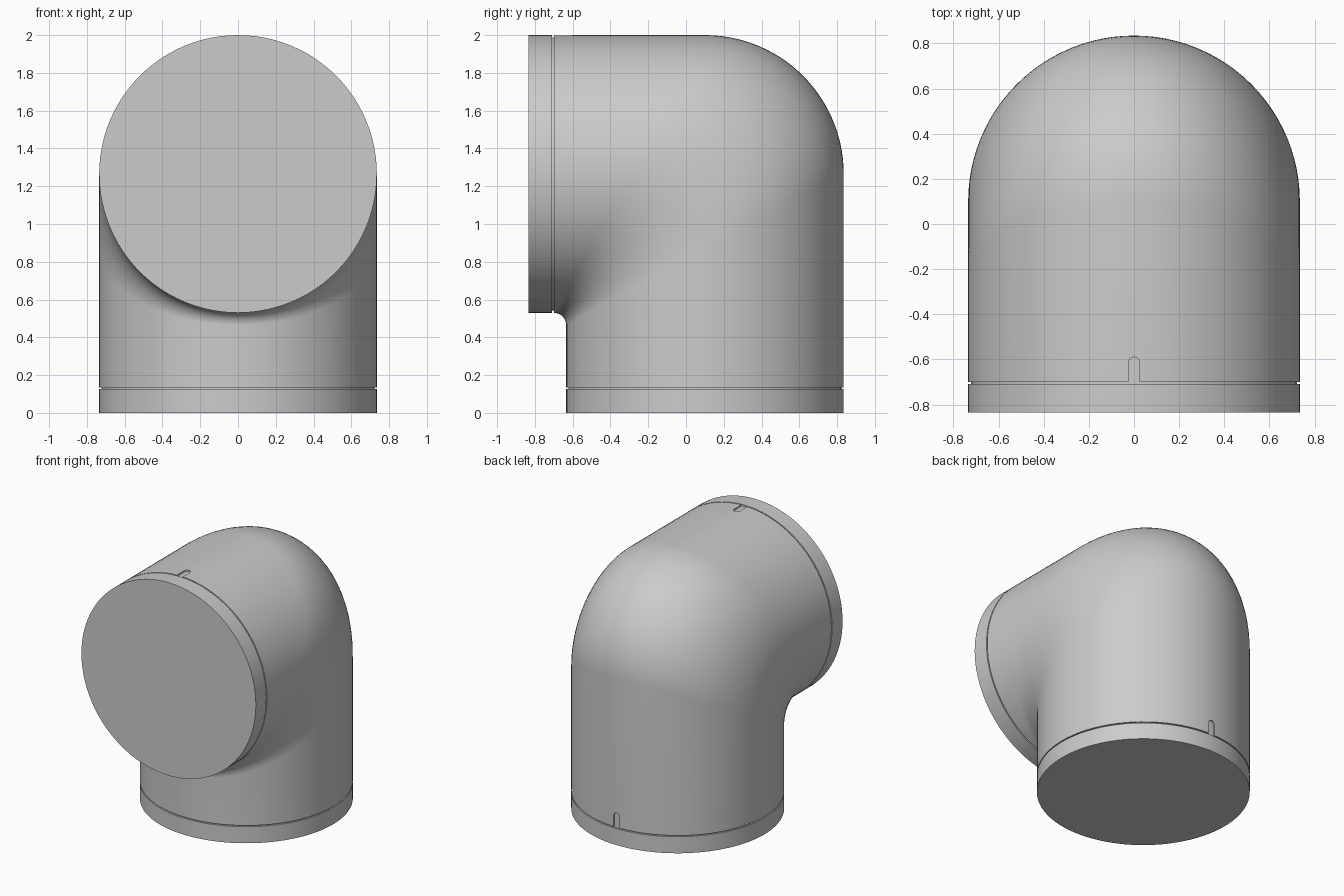
import bpy, bmesh, math
from mathutils import Vector

if "Cube" in bpy.data.objects:
    bpy.data.objects.remove(bpy.data.objects["Cube"], do_unlink=True)

R = 0.735            # pipe radius
AXIS = 0.1           # y of the upright leg's axis
HEIGHT = 2 - R       # z of the level leg's axis
SEAM, GAP, DEPTH = 0.126, 0.009, 0.012
FILLET = 0.065       # tight inner bend
SEGMENTS, BEND_STEPS = 96, 28

grey = bpy.data.materials.new("plain grey")
grey.use_nodes = True
colour = (0.6, 0.6, 0.6, 1)
grey.diffuse_color = colour
grey.node_tree.nodes["Principled BSDF"].inputs["Base Color"].default_value = colour


def swap(p):
    """Map a point on the upright leg to its twin on the level leg."""
    return Vector((p[0], p[2] - 0.835, p[1] + 1.165))


def make_object(name, bm):
    bmesh.ops.recalc_face_normals(bm, faces=bm.faces)
    mesh = bpy.data.meshes.new(name)
    bm.to_mesh(mesh)
    bm.free()
    mesh.materials.append(grey)
    obj = bpy.data.objects.new(name, mesh)
    bpy.context.collection.objects.link(obj)
    return obj


def ring(inner, outer, width):
    """Oval section spanning an inner and an outer bend point."""
    mid, half = (inner + outer) / 2, (outer - inner) / 2
    angles = [math.tau * i / SEGMENTS for i in range(SEGMENTS)]
    return [mid + half * math.cos(a) + Vector((width * math.sin(a), 0, 0)) for a in angles]


def leg_ring(z, r):
    return ring(Vector((0, AXIS - r, z)), Vector((0, AXIS + r, z)), r)


# Upright leg: collar, seam groove, start of the pipe
leg = [leg_ring(0, R), leg_ring(SEAM, R), leg_ring(SEAM, R - DEPTH),
       leg_ring(SEAM + GAP, R - DEPTH), leg_ring(SEAM + GAP, R)]

# Bend: tight curve inside, wide curve outside
bend = []
for i in range(BEND_STEPS + 1):
    t = math.pi / 2 * i / BEND_STEPS
    d = Vector((0, math.cos(t), math.sin(t)))
    inner = Vector((0, AXIS - R - FILLET, HEIGHT - R - FILLET)) + d * FILLET
    bend.append(ring(inner, Vector((0, AXIS, HEIGHT)) + d * R, R))

# Level leg repeats the upright one
sections = leg + bend + [[swap(p) for p in r] for r in reversed(leg)]
bm = bmesh.new()
loops = [[bm.verts.new(p) for p in r] for r in sections]
for a, b in zip(loops, loops[1:]):
    for i in range(SEGMENTS):
        j = (i + 1) % SEGMENTS
        bm.faces.new((a[i], a[j], b[j], b[i]))
bm.faces.new(loops[0])
bm.faces.new(loops[-1])
elbow = make_object("pipe_elbow", bm)


def slot_cutter(name, place):
    """Round-ended block for the alignment slot beside a seam."""
    w, start, end = 0.025, SEAM + GAP / 2, 0.245
    outline = [(w, start)]
    outline += [(w * math.cos(math.pi * k / 12), end - w + w * math.sin(math.pi * k / 12))
                for k in range(13)]
    outline.append((-w, start))
    bm = bmesh.new()
    near, far = ([bm.verts.new(place(Vector((x, y, z)))) for x, z in outline]
                 for y in (AXIS + R - DEPTH, AXIS + R + 0.05))
    bm.faces.new(near)
    bm.faces.new(far)
    for i in range(len(outline)):
        j = (i + 1) % len(outline)
        bm.faces.new((near[i], near[j], far[j], far[i]))
    cutter = make_object(name, bm)
    cutter.hide_render = True
    return cutter


# Cut an alignment slot beside each seam
bpy.context.view_layer.objects.active = elbow
for name, place in (("base_slot_cutter", lambda p: p), ("mouth_slot_cutter", swap)):
    cutter = slot_cutter(name, place)
    mod = elbow.modifiers.new(name, 'BOOLEAN')
    mod.operation, mod.solver, mod.object = 'DIFFERENCE', 'EXACT', cutter
    bpy.ops.object.modifier_apply(modifier=mod.name)
    bpy.data.objects.remove(cutter, do_unlink=True)

bpy.ops.object.select_all(action='DESELECT')
elbow.select_set(True)
bpy.ops.object.shade_smooth_by_angle(angle=math.radians(30))
